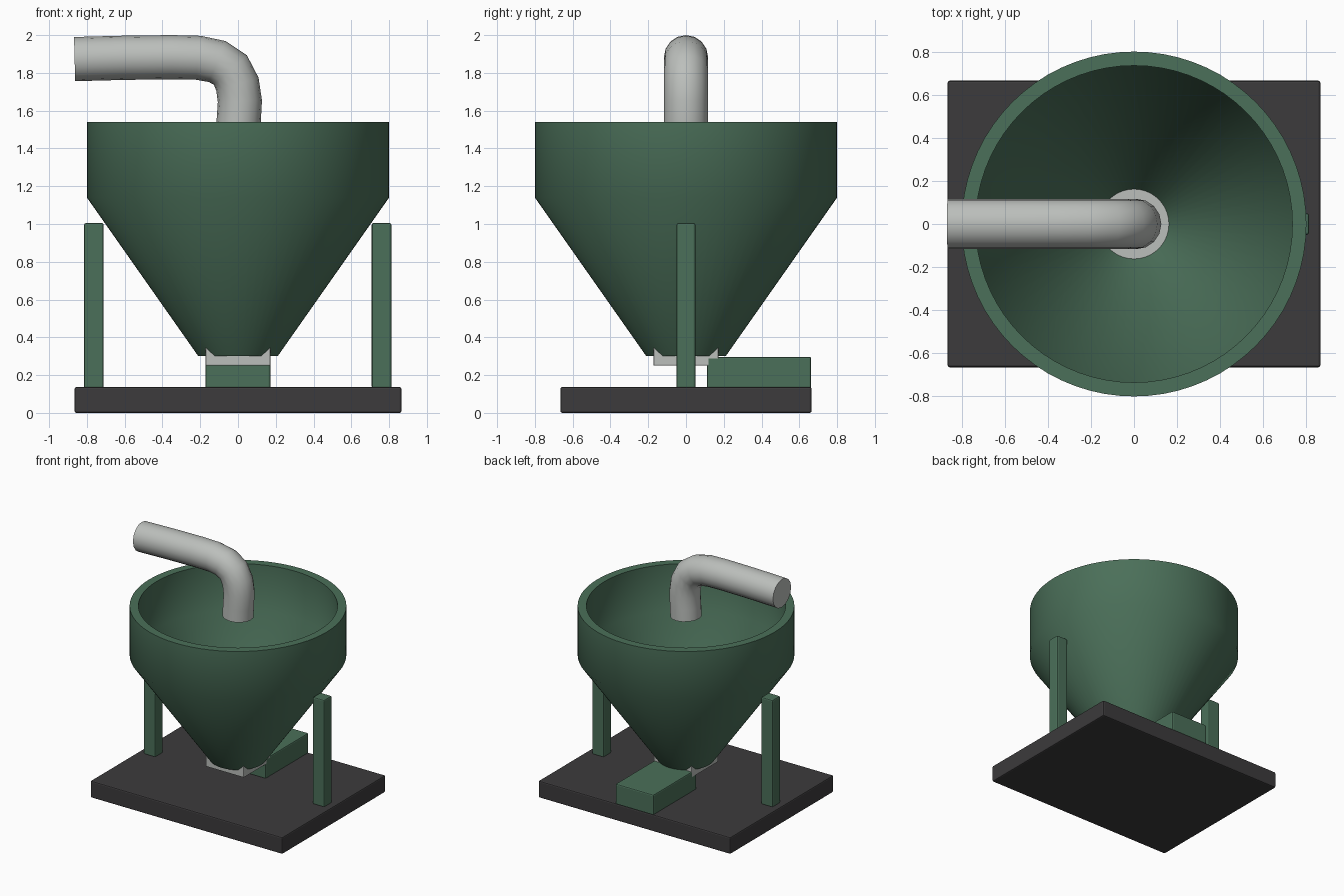
import bpy
import bmesh
import math
from mathutils import Vector

if "Cube" in bpy.data.objects:
    bpy.data.objects.remove(bpy.data.objects["Cube"], do_unlink=True)


def material(name, rgb):
    mat = bpy.data.materials.new(name)
    mat.use_nodes = True
    color = (*rgb, 1.0)
    mat.diffuse_color = color
    for node in mat.node_tree.nodes:
        if node.type == "BSDF_PRINCIPLED":
            node.inputs["Base Color"].default_value = color
    return mat


GREEN = material("machine green", (0.07, 0.16, 0.1))
GREY = material("light grey metal", (0.5, 0.52, 0.5))
DARK = material("dark grey", (0.045, 0.043, 0.045))


def add_object(name, data, mat):
    obj = bpy.data.objects.new(name, data)
    bpy.context.scene.collection.objects.link(obj)
    data.materials.append(mat)
    return obj


def box(name, low, high, mat, bevel=0.01):
    """Box between two corners with softened edges."""
    low, high = Vector(low), Vector(high)
    size, centre = high - low, (low + high) / 2
    bm = bmesh.new()
    bmesh.ops.create_cube(bm, size=1)
    for v in bm.verts:
        v.co = Vector(a * b for a, b in zip(v.co, size)) + centre
    mesh = bpy.data.meshes.new(name)
    bm.to_mesh(mesh)
    bm.free()
    obj = add_object(name, mesh, mat)
    mod = obj.modifiers.new("soft edges", "BEVEL")
    mod.width = bevel
    mod.segments = 2
    return obj


def lathe(name, profile, mat, steps=72):
    """Spin a closed (radius, height) profile around z."""
    bm = bmesh.new()
    verts = [bm.verts.new((r, 0, z)) for r, z in profile]
    edges = [bm.edges.new((v, verts[i - 1])) for i, v in enumerate(verts)]
    bmesh.ops.spin(bm, geom=verts + edges, cent=(0, 0, 0), axis=(0, 0, 1),
                   angle=math.tau, steps=steps)
    bmesh.ops.remove_doubles(bm, verts=bm.verts, dist=0.0001)
    bmesh.ops.recalc_face_normals(bm, faces=bm.faces)
    mesh = bpy.data.meshes.new(name)
    bm.to_mesh(mesh)
    bm.free()
    return add_object(name, mesh, mat)


def smooth(obj, degrees):
    bpy.ops.object.select_all(action="DESELECT")
    obj.select_set(True)
    bpy.context.view_layer.objects.active = obj
    bpy.ops.object.shade_smooth_by_angle(angle=math.radians(degrees))


# Base plate and the two support posts
box("base_plate", (-0.865, -0.665, 0), (0.865, 0.665, 0.137), DARK)
for side, x in (("left", 0.76), ("right", -0.763)):
    box(side + "_post", (x - 0.052, -0.05, 0.13), (x + 0.052, 0.05, 1.005), GREEN)

# Drive housing behind, and the outlet block closing the hopper
box("drive_housing", (-0.172, 0.11, 0.13), (0.172, 0.663, 0.297), GREEN)
box("outlet_block", (-0.172, -0.172, 0.25), (0.172, 0.172, 0.345), GREY, 0.005)

# Hopper with a wall of even thickness
hopper = lathe("hopper", [(0.21, 0.3), (0.8, 1.14), (0.8, 1.54), (0.735, 1.54),
                          (0.735, 1.16), (0.13, 0.3)], GREEN)
smooth(hopper, 45)

# Bent feed pipe
path = [(0, 1.46), (0.004, 1.55), (0.01, 1.65), (-0.003, 1.74), (-0.04, 1.815),
        (-0.11, 1.86), (-0.21, 1.88), (-0.35, 1.883), (-0.6, 1.88), (-0.865, 1.873)]
curve = bpy.data.curves.new("feed_pipe", "CURVE")
curve.dimensions = "3D"
curve.bevel_depth = 0.117
curve.bevel_resolution = 6
curve.use_fill_caps = True
spline = curve.splines.new("POLY")
spline.points.add(len(path) - 1)
for point, (x, z) in zip(spline.points, path):
    point.co = (x, 0, z, 1)
pipe_curve = add_object("feed_pipe_path", curve, GREY)
bpy.context.view_layer.update()
depsgraph = bpy.context.evaluated_depsgraph_get()
mesh = bpy.data.meshes.new_from_object(pipe_curve.evaluated_get(depsgraph))
bpy.data.objects.remove(pipe_curve, do_unlink=True)
bm = bmesh.new()
bm.from_mesh(mesh)
bmesh.ops.remove_doubles(bm, verts=bm.verts, dist=0.0001)
bmesh.ops.recalc_face_normals(bm, faces=bm.faces)
bm.to_mesh(mesh)
bm.free()
mesh.materials.clear()
pipe = add_object("feed_pipe", mesh, GREY)
smooth(pipe, 50)
